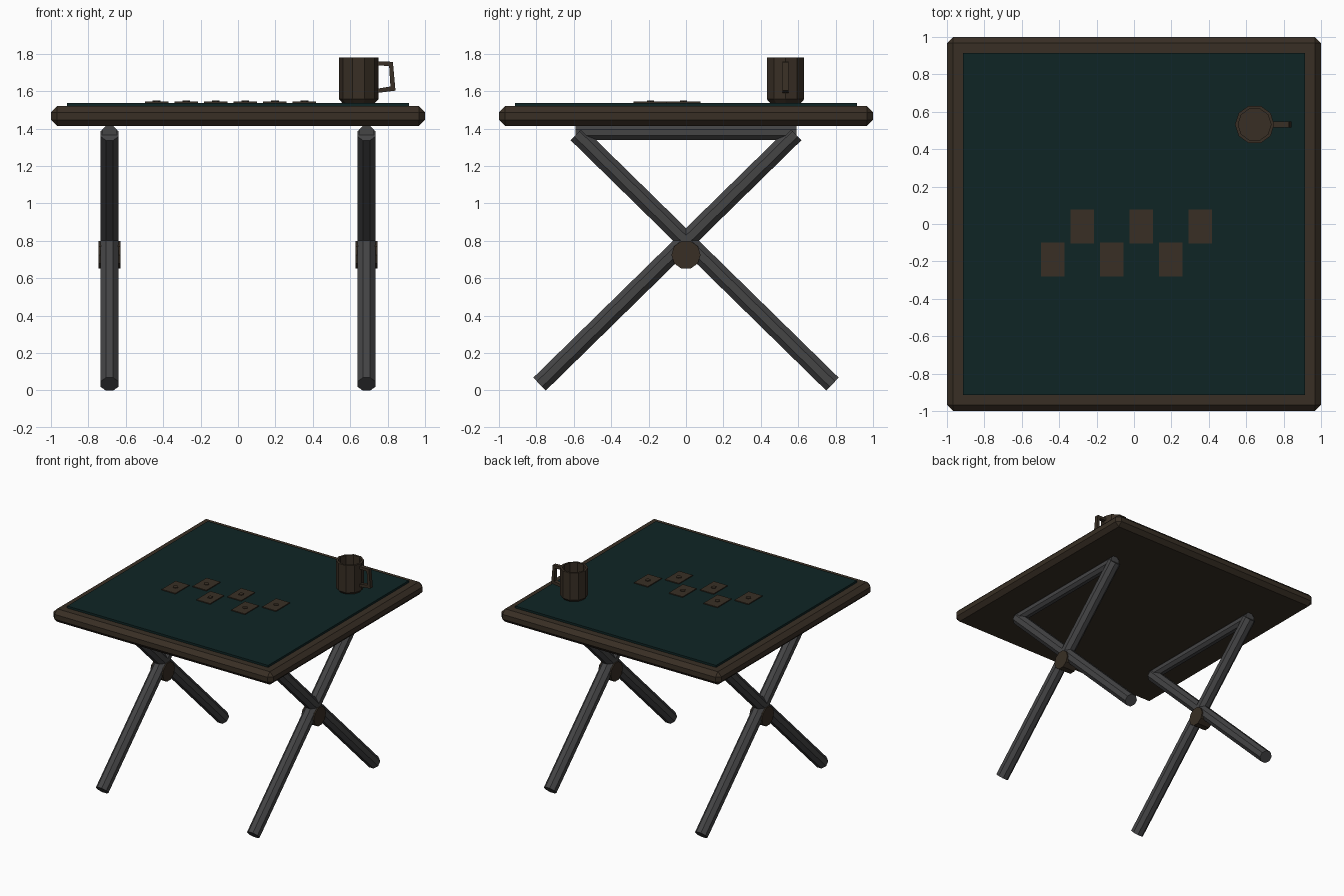
import bpy, bmesh, math
from mathutils import Matrix, Vector

if "Cube" in bpy.data.objects:
    bpy.data.objects.remove(bpy.data.objects["Cube"])


def material(name, col):
    m = bpy.data.materials.new(name)
    m.diffuse_color = (*col, 1)
    m.use_nodes = True
    m.node_tree.nodes["Principled BSDF"].inputs["Base Color"].default_value = m.diffuse_color
    return m


WOOD = material("dark brown wood", (0.040, 0.028, 0.018))
FELT = material("dark green felt", (0.0045, 0.018, 0.018))
METAL = material("grey metal", (0.058, 0.058, 0.060))


def finish(name, bm, mat):
    bmesh.ops.recalc_face_normals(bm, faces=bm.faces)
    me = bpy.data.meshes.new(name)
    bm.to_mesh(me)
    bm.free()
    ob = bpy.data.objects.new(name, me)
    bpy.context.collection.objects.link(ob)
    me.materials.append(mat)
    return ob


def box(name, centre, size, mat, bevel=0):
    bm = bmesh.new()
    bmesh.ops.create_cube(bm, size=1, matrix=Matrix.Translation(centre) @ Matrix.Diagonal((*size, 1)))
    if bevel:
        bmesh.ops.bevel(bm, geom=bm.edges[:], offset=bevel, segments=1, affect='EDGES')
    return finish(name, bm, mat)


def rod(name, a, b, r, sides, mat, twist=None):
    # straight prism between two points
    a, b = Vector(a), Vector(b)
    d = b - a
    if abs(d.x) > 1e-6:
        rot = Matrix.Rotation(math.pi / 2, 4, 'Y')
    else:
        rot = Matrix.Rotation(math.atan2(-d.y, d.z), 4, 'X')
    spin = Matrix.Rotation(math.pi / sides if twist is None else twist, 4, 'Z')
    bm = bmesh.new()
    bmesh.ops.create_cone(bm, cap_ends=True, segments=sides, radius1=r, radius2=r, depth=d.length,
                          matrix=Matrix.Translation((a + b) / 2) @ rot @ spin)
    return finish(name, bm, mat)


def lathe(name, profile, sides, centre, mat):
    bm = bmesh.new()
    rings = [[bm.verts.new((centre[0] + r * math.cos(2 * math.pi * i / sides),
                            centre[1] + r * math.sin(2 * math.pi * i / sides), z))
              for i in range(sides)] for r, z in profile]
    for p, q in zip(rings, rings[1:]):
        for i in range(sides):
            j = (i + 1) % sides
            bm.faces.new((p[i], p[j], q[j], q[i]))
    bm.faces.new(rings[0])
    bm.faces.new(rings[-1])
    return finish(name, bm, mat)


# table top and felt
box("table_top", (0, 0, 1.467), (2, 2, 0.106), WOOD, 0.033)
box("felt_surface", (0, 0, 1.526), (1.826, 1.826, 0.022), FELT)

# folding leg frames
for side, x in (("left", -0.687), ("right", 0.687)):
    for end, s in (("front", -1), ("back", 1)):
        rod(f"{side}_{end}_leg", (x, s * 0.783, 0.034), (x, -s * 0.583, 1.372), 0.052, 8, METAL)
    rod(f"{side}_crossbar", (x, -0.59, 1.378), (x, 0.59, 1.378), 0.042, 8, METAL)
    rod(f"{side}_pivot", (x - 0.058, 0, 0.725), (x + 0.058, 0, 0.725), 0.078, 10, WOOD, 0)

# cards with a small raised mark
for i in range(6):
    x, y = -0.435 + 0.158 * i, (-0.19, -0.013)[i % 2]
    box(f"card_{i + 1}", (x, y, 1.540), (0.125, 0.18, 0.008), WOOD)
    rod(f"card_mark_{i + 1}", (x, y, 1.542), (x, y, 1.549), 0.021, 6, WOOD)

# hollow mug
cx, cy = 0.645, 0.532
lathe("mug", [(0.085, 1.535), (0.105, 1.557), (0.105, 1.78), (0.088, 1.78), (0.088, 1.575)],
      10, (cx, cy), WOOD)

# mug handle swept along a bent path
bm = bmesh.new()
rings = []
for (ox, oz), (ix, iz) in (((0.735, 1.760), (0.735, 1.738)), ((0.828, 1.757), (0.808, 1.735)),
                           ((0.842, 1.603), (0.815, 1.625)), ((0.735, 1.590), (0.735, 1.612))):
    rings.append([bm.verts.new(p) for p in ((ox, cy - 0.016, oz), (ox, cy + 0.016, oz),
                                            (ix, cy + 0.016, iz), (ix, cy - 0.016, iz))])
for p, q in zip(rings, rings[1:]):
    for i in range(4):
        j = (i + 1) % 4
        bm.faces.new((p[i], p[j], q[j], q[i]))
bm.faces.new(rings[0])
bm.faces.new(rings[-1])
finish("mug_handle", bm, WOOD)
